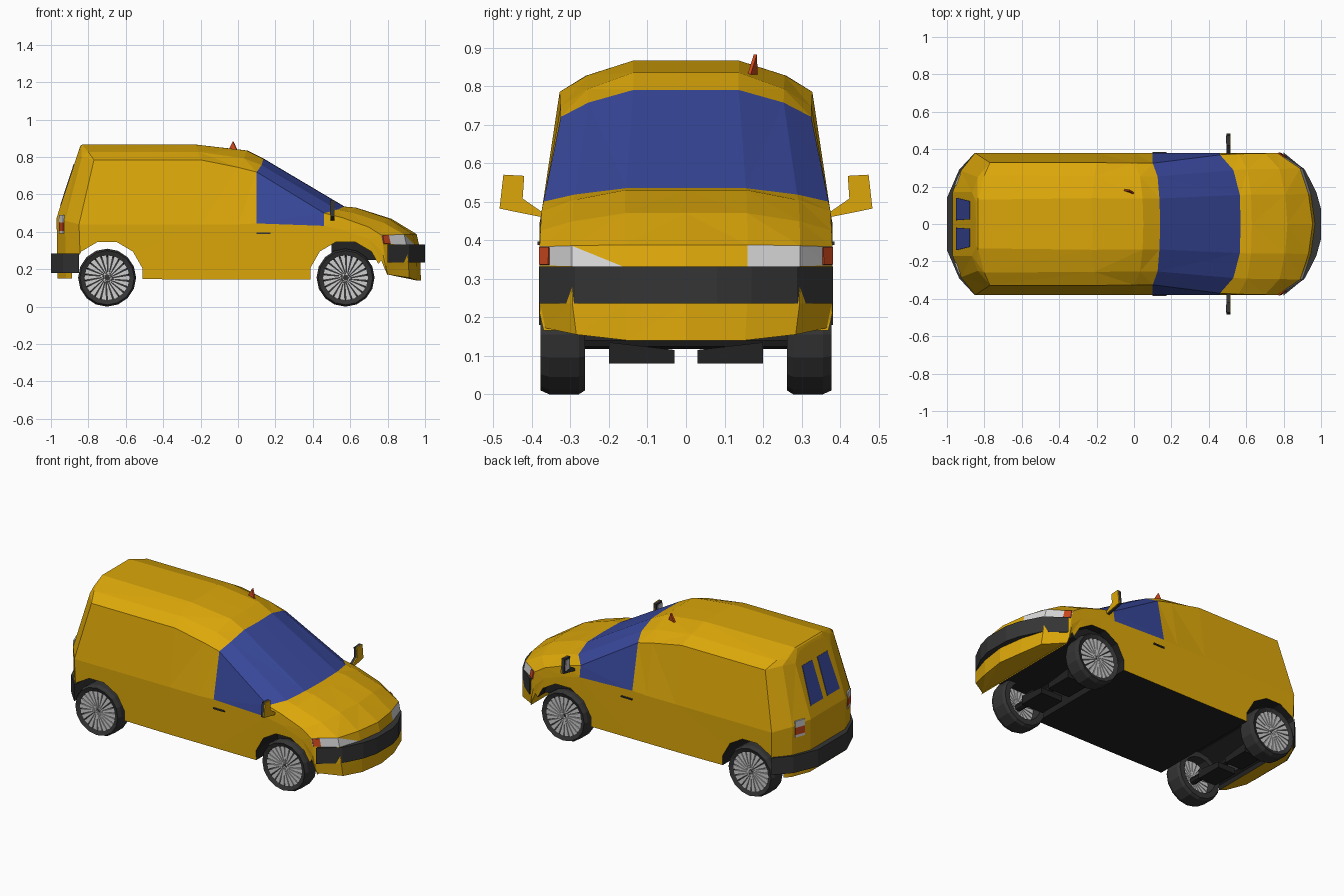
import bpy, bmesh, math
from mathutils import Vector

if "Cube" in bpy.data.objects:
    bpy.data.objects.remove(bpy.data.objects["Cube"])


def material(name, r, g, b):
    m = bpy.data.materials.new(name)
    m.diffuse_color = (r, g, b, 1)
    m.use_nodes = True
    m.node_tree.nodes["Principled BSDF"].inputs["Base Color"].default_value = m.diffuse_color
    return m


YELLOW = material("yellow paint", 0.72, 0.39, 0.003)
GLASS = material("blue glass", 0.04, 0.065, 0.33)
LAMP = material("lamp white", 0.68, 0.68, 0.68)
UNDER = material("underside black", 0.016, 0.016, 0.016)
RUBBER = material("dark rubber", 0.035, 0.035, 0.035)
SILVER = material("wheel silver", 0.62, 0.62, 0.62)
RED = material("signal red", 0.6, 0.065, 0.012)


def finish(name, bm, mats):
    bmesh.ops.remove_doubles(bm, verts=bm.verts, dist=1e-5)
    bmesh.ops.recalc_face_normals(bm, faces=bm.faces)
    me = bpy.data.meshes.new(name)
    bm.to_mesh(me)
    bm.free()
    for m in mats:
        me.materials.append(m)
    ob = bpy.data.objects.new(name, me)
    bpy.context.collection.objects.link(ob)
    return ob


def add_prism(bm, pts, vec):
    """Polygon of 3D points swept along vec."""
    n = len(pts)
    a = [bm.verts.new(p) for p in pts]
    b = [bm.verts.new(Vector(p) + Vector(vec)) for p in pts]
    bm.faces.new(a)
    bm.faces.new(b[::-1])
    for i in range(n):
        j = (i + 1) % n
        bm.faces.new((a[i], a[j], b[j], b[i]))


def prism(name, pts, vec, mat):
    bm = bmesh.new()
    add_prism(bm, pts, vec)
    return finish(name, bm, [mat])


def box(name, lo, hi, mat):
    (x0, y0, z0), (x1, y1, z1) = lo, hi
    return prism(name, [(x0, y0, z0), (x1, y0, z0), (x1, y1, z0), (x0, y1, z0)], (0, 0, z1 - z0), mat)


def lathe(name, profile, cx, cz, side, mat, segs=16):
    """Closed (radius, y) profile turned about a wheel axle."""
    bm = bmesh.new()
    n = len(profile)
    rings = []
    for i in range(segs):
        a = 2 * math.pi * i / segs
        rings.append([bm.verts.new((cx + r * math.cos(a), side * y, cz + r * math.sin(a))) for r, y in profile])
    for i in range(segs):
        p, q = rings[i], rings[(i + 1) % segs]
        for k in range(n):
            m = (k + 1) % n
            bm.faces.new((p[k], p[m], q[m], q[k]))
    return finish(name, bm, [mat])


# Body cross-sections: half outline from sill to roof centre
def section(xs, xc, zt, zs, ws, zb=0.44, z0=0.145, wb=0.38, sweep=0.004):
    return [(xs, min(wb, 0.374), z0), (xs, wb, zb), (xs, ws, zs),
            (xs + 0.65 * (xc - xs), ws * 0.78, zs + 0.53 * (zt - zs)),
            (xc - sweep, ws * 0.42, zt), (xc, 0, zt)]


sections = [
    # tailgate, rear corner, rear of the sides
    [(-.965, .17, .15), (-.97, .17, .475), (-.866, .17, .79), (-.858, .15, .815), (-.85, .10, .84), (-.848, 0, .845)],
    [(-.92, .285, .15), (-.925, .285, .46), (-.835, .25, .80), (-.838, .21, .825), (-.842, .12, .858), (-.842, 0, .86)],
    [(-.84, .372, .15), (-.85, .38, .44), (-.77, .328, .785), (-.80, .26, .827), (-.835, .13, .866), (-.835, 0, .866)],
    section(-.20, -.22, .866, .785, .328),
    section(.00, .05, .835, .745, .326),
    section(.10, .14, .79, .72, .325, .445),        # windscreen top
    section(.46, .57, .535, .50, .37, .432),        # windscreen base
    section(.56, .63, .53, .475, .375, .41),
    section(.70, .82, .47, .425, .378, .36, sweep=.012),
    section(.765, .955, .388, .383, .38, .30, .25, sweep=.022),  # bonnet edge
    section(.775, .968, .33, .335, .38, .28, .225, sweep=.022),
    section(.79, .975, .235, .235, .378, .21, .19, sweep=.022),
    section(.80, .978, .14, .172, .365, .168, .165, .37, sweep=.022),
]
SCREEN, LIGHTS = 5, 9

bm = bmesh.new()
rings = [[bm.verts.new(p) for p in s + [(x, -y, z) for x, y, z in s[-2::-1]]] for s in sections]
for i in range(len(rings) - 1):
    p, q = rings[i], rings[i + 1]
    for j in range(11):
        m = (j + 1) % 11
        k = min(j, 9 - j)                           # strip number from the sill up
        if i == LIGHTS and j == 6:                  # this lamp tapers to a point
            bm.faces.new((p[j], p[m], q[j]))
            bm.faces.new((p[m], q[m], q[j])).material_index = 2
            continue
        f = bm.faces.new((p[j], p[m], q[m], q[j]))
        if k < 0:
            f.material_index = 3 if 1 < i < LIGHTS else 0
        elif i == SCREEN and k >= 1:
            f.material_index = 1
        elif i == LIGHTS and k in (2, 3):
            f.material_index = 2
r = rings[0]
bm.faces.new((r[0], r[1], r[9], r[10]))
bm.faces.new(r[1:10])
bm.faces.new(rings[-1])
bmesh.ops.triangulate(bm, faces=bm.faces)
body_mats = [YELLOW, GLASS, LAMP, UNDER]
body = finish("van_body", bm, body_mats)

# Wheel arches cut through the body
WHEELS = (-0.70, 0.575)
for cx in WHEELS:
    bm = bmesh.new()
    pts = [(cx + .195 * math.cos(math.radians(30 * i + 15)), -.6,
            .155 + .198 * math.sin(math.radians(30 * i + 15))) for i in range(12)]
    add_prism(bm, pts, (0, 1.2, 0))
    for f in bm.faces:
        f.material_index = 3
    cutter = finish("arch_cutter", bm, body_mats)
    cutter.hide_render = True
    mod = body.modifiers.new("arch", 'BOOLEAN')
    mod.operation = 'DIFFERENCE'
    mod.solver = 'EXACT'
    mod.object = cutter
    dg = bpy.context.evaluated_depsgraph_get()
    cut = bpy.data.meshes.new_from_object(body.evaluated_get(dg))
    body.modifiers.clear()
    body.data = cut
    bpy.data.objects.remove(cutter)

# Bumpers
for name, half, z0, z1 in (("front_bumper", [(.80, .382), (.915, .288), (.975, .17), (1.0, .08)], .235, .332),
                           ("rear_bumper", [(-.85, .382), (-.935, .29), (-1.0, .14)], .18, .285)):
    plan = half + [(x, -y) for x, y in half[::-1]]
    prism(name, [(x, y, z0) for x, y in plan], (0, 0, z1 - z0), RUBBER)

# Wheels: tyre, dark disc and slanted silver blades
for cx in WHEELS:
    for s in (1, -1):
        lathe("tyre", [(.12, .368), (.145, .378), (.155, .355), (.155, .278), (.145, .262), (.112, .262), (.112, .345)],
              cx, .155, s, RUBBER)
        lathe("wheel_disc", [(0, .352), (.121, .352), (.121, .33), (0, .33)], cx, .155, s, RUBBER)
        bm = bmesh.new()
        for i in range(22):
            a = 2 * math.pi * i / 22
            quad = [(.012, a), (.121, a + .45), (.121, a + .68), (.012, a + .25)]
            add_prism(bm, [(cx + q * math.cos(t), s * .325, .155 + q * math.sin(t)) for q, t in quad],
                      (0, s * .043, 0))
        finish("wheel_blades", bm, [SILVER])

# Parts that come in left and right pairs
for s in (1, -1):
    # rear windows on the sloping tailgate
    prism("rear_window", [(-.946, s * .14, .54), (-.946, s * .02, .54), (-.874, s * .025, .76), (-.874, s * .122, .76)],
          (-.005, 0, .002), GLASS)
    # tail lamps on the rear corners
    for z0, z1, mat in ((.39, .405, LAMP), (.405, .45, RED), (.45, .49, LAMP)):
        prism("tail_lamp", [(-.928, s * .267, z0), (-.951, s * .205, z0), (-.951, s * .205, z1), (-.928, s * .267, z1)],
              (-.007, s * .003, 0), mat)
    # front indicators
    prism("indicator", [(.775, s * .377, .335), (.81, s * .353, .335), (.80, s * .352, .38), (.768, s * .377, .38)],
          (.007, s * .005, .002), RED)
    # door mirrors: painted shell, dark back and reflecting plate
    shell = [(.375, .46), (.484, .482), (.474, .57), (.42, .567), (.424, .508), (.375, .474)]
    glass = [(.432, .50), (.474, .495), (.466, .558), (.43, .556)]
    prism("mirror_shell", [(.512, s * y, z) for y, z in shell], (.005, 0, 0), YELLOW)
    prism("mirror_back", [(.495, s * y, z) for y, z in shell], (.017, 0, 0), RUBBER)
    prism("mirror_glass", [(.491, s * y, z) for y, z in glass], (.005, 0, 0), SILVER)
    # door handles
    box("door_handle", (.10, s * .376, .388), (.175, s * .386, .396), RUBBER)
    # hanging suspension arms, sloping down towards the middle
    for name, x0, x1 in (("front_suspension", .50, .65), ("rear_suspension", -.76, -.64)):
        prism(name, [(x0, s * .03, .08), (x0, s * .20, .08), (x0, s * .20, .135), (x0, s * .03, .115)],
              (x1 - x0, 0, 0), UNDER)

# Underside: axles and engine bay
for cx in WHEELS:
    lathe("axle", [(0, -.34), (.022, -.34), (.022, .34), (0, .34)], cx, .14, 1, UNDER, 8)
box("engine_block", (.50, -.33, .25), (.74, .33, .347), UNDER)

# Small red roof fin
prism("roof_fin", [(-.055, .178, .83), (0, .158, .825), (-.028, .176, .882)], (.004, .008, 0), RED)
